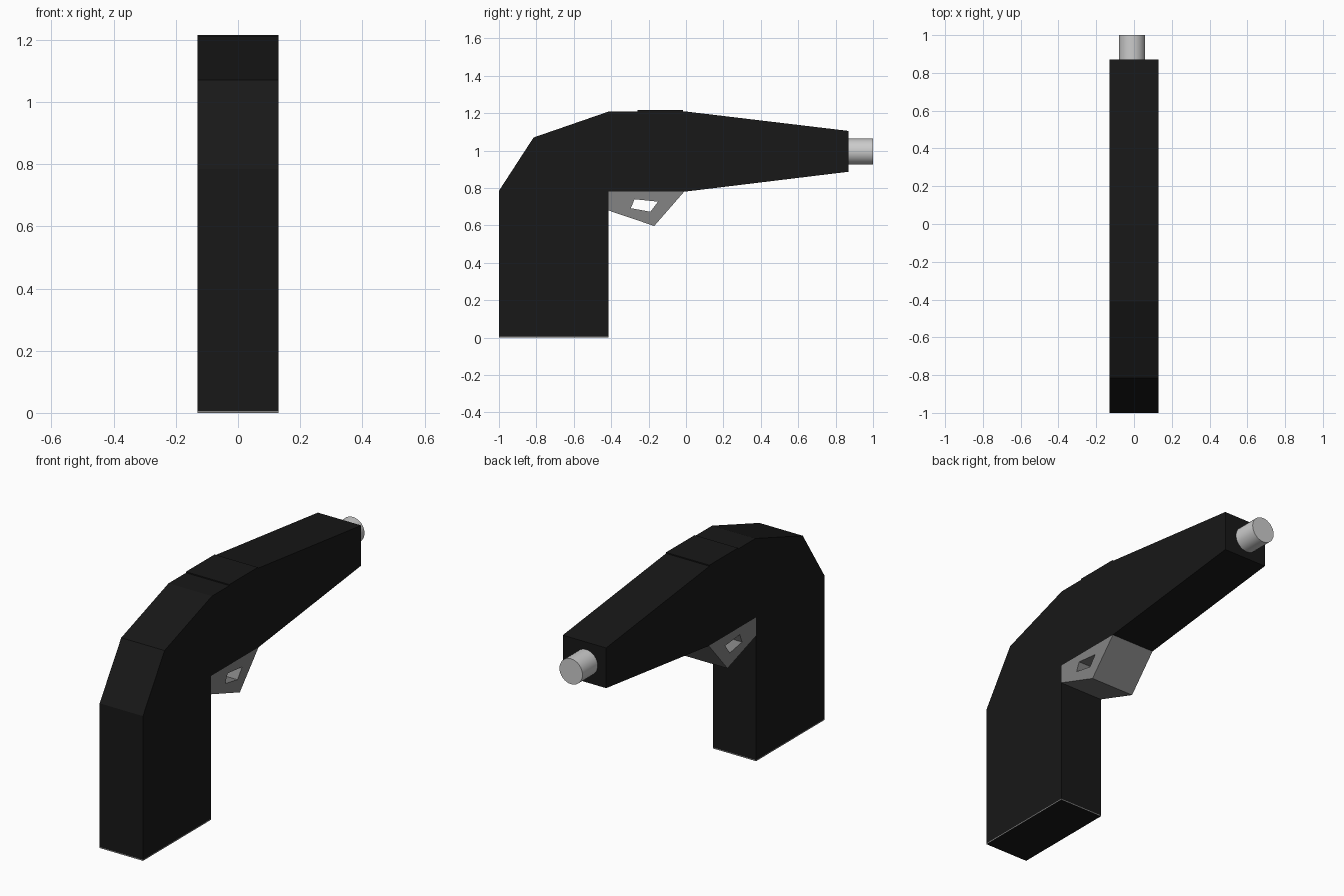
import bpy, bmesh, math

if "Cube" in bpy.data.objects:
    bpy.data.objects.remove(bpy.data.objects["Cube"])

W = 0.13  # half width of the body


def material(name, v):
    m = bpy.data.materials.new(name)
    m.diffuse_color = (v, v, v, 1)
    m.use_nodes = True
    m.node_tree.nodes["Principled BSDF"].inputs["Base Color"].default_value = m.diffuse_color
    return m


black = material("black", 0.009)
dark_grey = material("dark_grey", 0.23)


def finish(name, bm, mats):
    bmesh.ops.recalc_face_normals(bm, faces=bm.faces)
    me = bpy.data.meshes.new(name)
    bm.to_mesh(me)
    bm.free()
    for m in mats:
        me.materials.append(m)
    ob = bpy.data.objects.new(name, me)
    bpy.context.collection.objects.link(ob)
    return ob


def prism(name, profile, mats, half=W, hole=None):
    """Extrude a y-z profile across x; an optional hole has matching corners."""
    bm = bmesh.new()
    n = len(profile)

    def ring(pts, x):
        return [bm.verts.new((x, y, z)) for y, z in pts]

    def bridge(a, b):
        for i in range(n):
            j = (i + 1) % n
            bm.faces.new((a[i], a[j], b[j], b[i]))

    left, right = ring(profile, -half), ring(profile, half)
    bridge(left, right)
    if hole:
        hl, hr = ring(hole, -half), ring(hole, half)
        bridge(hl, hr)
        bridge(left, hl)
        bridge(right, hr)
    else:
        bm.faces.new(left)
        bm.faces.new(right)
    return finish(name, bm, mats)


# Grip and barrel housing
prism("body", [(-1, 0.006), (-0.415, 0.006), (-0.415, 0.78), (-0.01, 0.78),
               (0.87, 0.887), (0.87, 1.105), (-0.01, 1.21), (-0.41, 1.21),
               (-0.815, 1.07), (-1, 0.785)], [black])

# Thin grip base with a black underside
base = prism("grip_base", [(-1, 0), (-0.415, 0), (-0.415, 0.006), (-1, 0.006)],
             [dark_grey, black])
for p in base.data.polygons:
    if p.normal.z < -0.9:
        p.material_index = 1

# Low raised plate on top
prism("top_plate", [(-0.26, 1.205), (-0.015, 1.205), (-0.015, 1.216),
                    (-0.26, 1.216)], [black])

# Guard with a through opening
prism("trigger_guard",
      [(-0.415, 0.78), (-0.01, 0.78), (-0.17, 0.597), (-0.415, 0.68)],
      [dark_grey],
      hole=[(-0.275, 0.74), (-0.15, 0.727), (-0.19, 0.673), (-0.295, 0.692)])

# Round muzzle
bpy.ops.mesh.primitive_cylinder_add(vertices=32, radius=0.069, depth=0.15,
                                    location=(-0.01, 0.925, 0.995),
                                    rotation=(math.pi / 2, 0, 0))
muzzle = bpy.context.object
muzzle.name = "muzzle"
bpy.ops.object.shade_smooth_by_angle(angle=math.radians(30))
